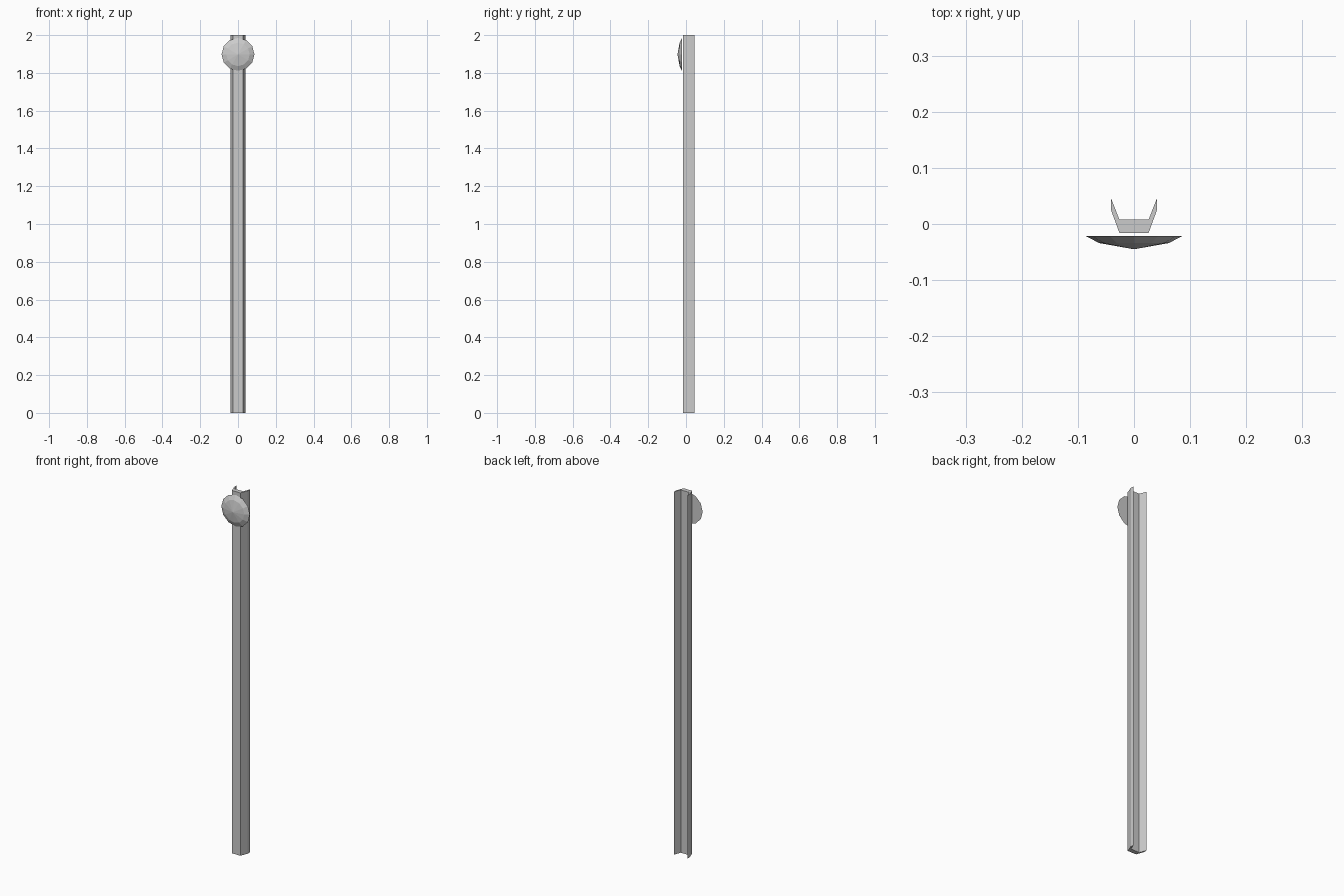
import bpy, bmesh
from math import cos, sin, tau

if "Cube" in bpy.data.objects:
    bpy.data.objects.remove(bpy.data.objects["Cube"])


def make_object(name, bm):
    bmesh.ops.recalc_face_normals(bm, faces=bm.faces)
    mesh = bpy.data.meshes.new(name)
    bm.to_mesh(mesh)
    bm.free()
    obj = bpy.data.objects.new(name, mesh)
    bpy.context.collection.objects.link(obj)
    return obj


# Post: open channel profile extruded to full height
half = [(0.026, -0.016), (0.041, 0.025), (0.041, 0.046), (0.026, 0.008)]
profile = half + [(-x, y) for x, y in reversed(half)]
bm = bmesh.new()
base = bm.faces.new([bm.verts.new((x, y, 0)) for x, y in profile])
top = bmesh.ops.extrude_face_region(bm, geom=[base], use_keep_orig=True)
bmesh.ops.translate(bm, vec=(0, 0, 2),
                    verts=[v for v in top["geom"] if isinstance(v, bmesh.types.BMVert)])
make_object("channel_post", bm)

# Reflector: shallow faceted dome with a flat back, facing the front
SIDES = 12
CENTRE_Z = 1.898
bm = bmesh.new()
rings = []
for radius, y in [(0.087, -0.021), (0.062, -0.034)]:
    rings.append([bm.verts.new((radius * cos(tau * i / SIDES), y,
                                CENTRE_Z + radius * sin(tau * i / SIDES)))
                  for i in range(SIDES)])
rim, inner = rings
apex = bm.verts.new((0, -0.045, CENTRE_Z))
bm.faces.new(rim)
for i in range(SIDES):
    j = (i + 1) % SIDES
    bm.faces.new((rim[i], rim[j], inner[j], inner[i]))
    bm.faces.new((inner[i], inner[j], apex))
make_object("reflector", bm)
